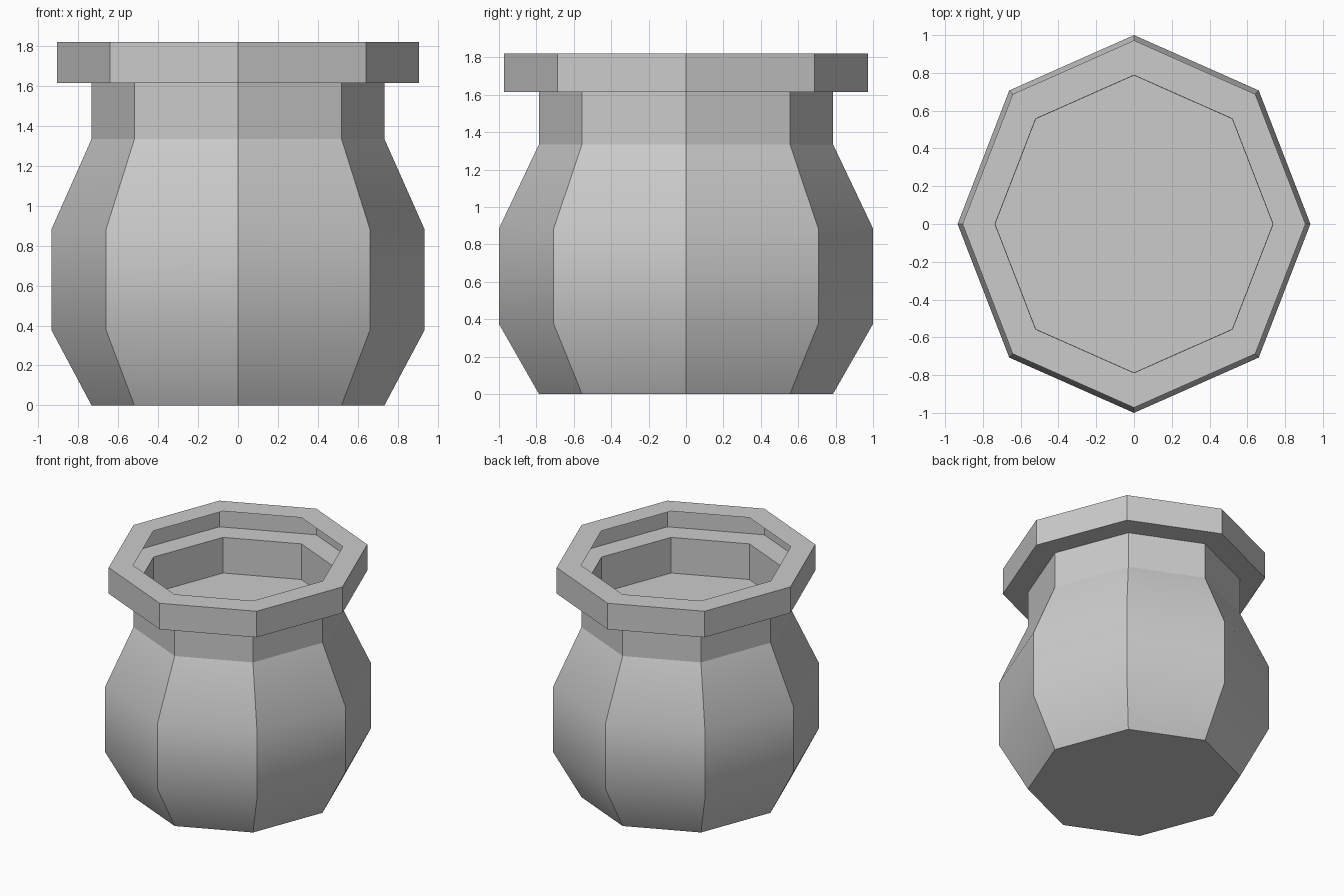
import bpy, bmesh
from math import sin, cos, pi, radians

if "Cube" in bpy.data.objects:
    bpy.data.objects.remove(bpy.data.objects["Cube"])

SIDES = 8
X_SCALE = 0.934   # the octagon is slightly narrower across x


def lathe(name, profile, capped=False):
    """Sweep a (radius, height) profile round z as an eight-sided shell."""
    bm = bmesh.new()
    rings = []
    for r, z in profile:
        rings.append([bm.verts.new((X_SCALE * r * cos(2 * pi * i / SIDES),
                                    r * sin(2 * pi * i / SIDES), z))
                      for i in range(SIDES)])
    for a, b in zip(rings, rings[1:]):
        for i in range(SIDES):
            j = (i + 1) % SIDES
            bm.faces.new((a[i], a[j], b[j], b[i]))
    if capped:
        bm.faces.new(rings[0][::-1])
        bm.faces.new(rings[-1])
    mesh = bpy.data.meshes.new(name)
    bm.to_mesh(mesh)
    bm.free()
    obj = bpy.data.objects.new(name, mesh)
    bpy.context.collection.objects.link(obj)
    # Smooth up the belly, sharp between the sides
    bpy.ops.object.select_all(action='DESELECT')
    obj.select_set(True)
    bpy.context.view_layer.objects.active = obj
    bpy.ops.object.shade_smooth_by_angle(angle=radians(33))
    return obj


# Closed belly; its top cap is the floor seen inside the neck
lathe("pot_body", [(0.786, 0), (1.0, 0.375), (1.0, 0.885), (0.786, 1.335)], capped=True)

# Thin open neck
lathe("pot_neck", [(0.786, 1.335), (0.786, 1.615)])

# Hollow rim, open on its inner side
lathe("pot_rim", [(0.786, 1.615), (0.972, 1.615), (0.972, 1.82), (0.788, 1.82)])
